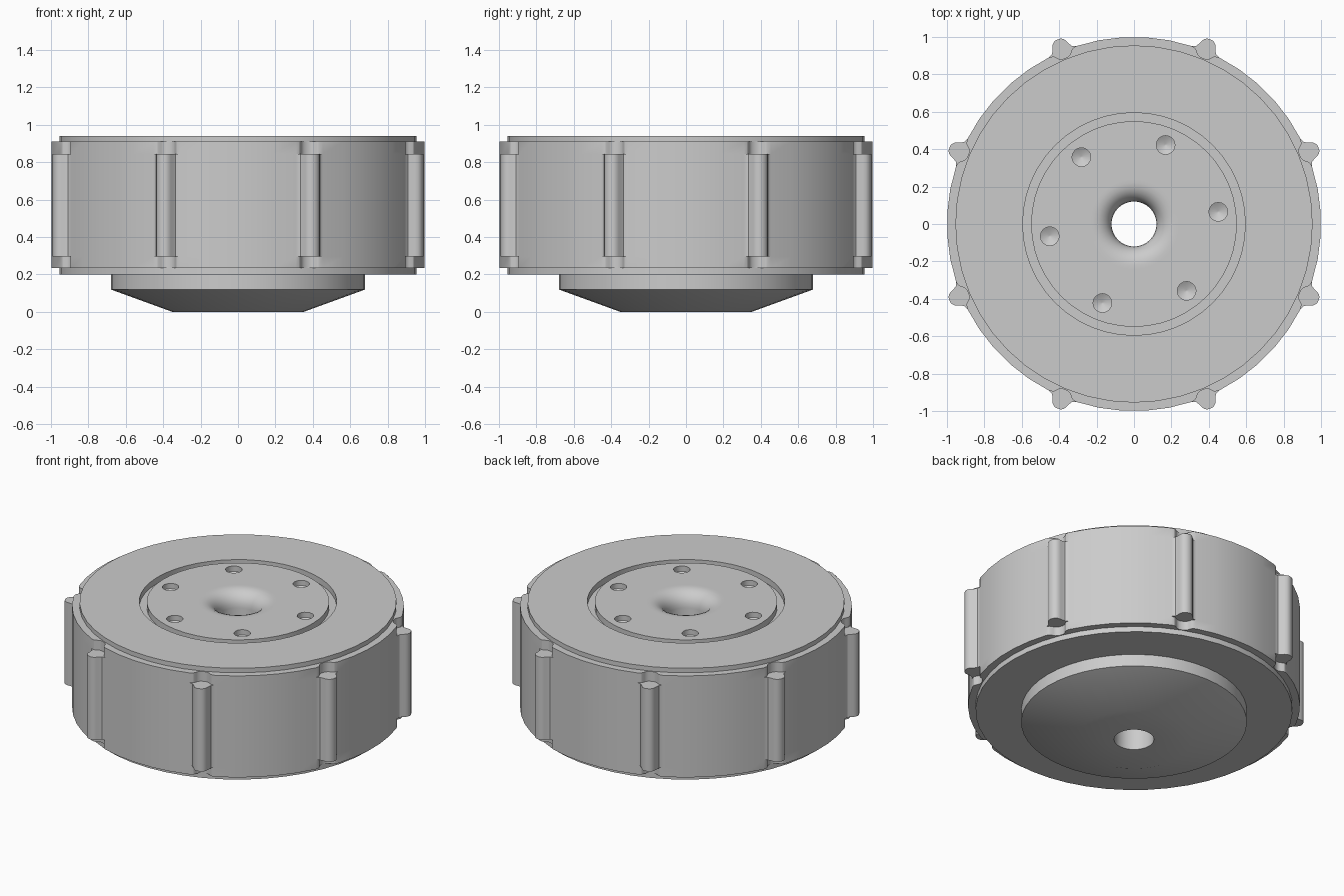
import bpy, bmesh, math
from math import sin, cos, pi, radians

if "Cube" in bpy.data.objects:
    bpy.data.objects.remove(bpy.data.objects["Cube"])

GREY = (0.6, 0.6, 0.6, 1)
metal = bpy.data.materials.new("plain grey")
metal.use_nodes = True
metal.diffuse_color = GREY
metal.node_tree.nodes["Principled BSDF"].inputs["Base Color"].default_value = GREY


def make_object(name, bm):
    bmesh.ops.recalc_face_normals(bm, faces=bm.faces)
    mesh = bpy.data.meshes.new(name)
    bm.to_mesh(mesh)
    bm.free()
    mesh.materials.append(metal)
    obj = bpy.data.objects.new(name, mesh)
    bpy.context.collection.objects.link(obj)
    return obj


def loft(bm, rings, closed=False):
    """Bridge rings of points with quads."""
    loops = [[bm.verts.new(p) for p in ring] for ring in rings]
    pairs = list(zip(loops, loops[1:]))
    if closed:
        pairs.append((loops[-1], loops[0]))
    for a, b in pairs:
        for i in range(len(a)):
            j = (i + 1) % len(a)
            bm.faces.new((a[i], a[j], b[j], b[i]))
    return loops


def circle(r, z, n, x=0, y=0):
    return [(x + r * cos(2 * pi * i / n), y + r * sin(2 * pi * i / n), z) for i in range(n)]


def shade(obj):
    bpy.ops.object.select_all(action="DESELECT")
    obj.select_set(True)
    bpy.context.view_layer.objects.active = obj
    bpy.ops.object.shade_smooth_by_angle(angle=radians(30))


# Hub: lathed core with stepped rims, ring groove, rounded bore and tapered base
BORE, FILLET, TOP = 0.12, 0.1, 0.94
profile = [(BORE, 0), (0.35, 0), (0.68, 0.12), (0.68, 0.2), (0.955, 0.2), (0.955, TOP),
           (0.595, TOP), (0.595, 0.9), (0.55, 0.9), (0.55, TOP), (0.24, TOP)]
for k in range(7):
    a = pi / 2 * k / 6
    profile.append((BORE + FILLET * (1 - sin(a)), TOP - FILLET * (1 - cos(a))))
bm = bmesh.new()
loft(bm, [circle(r, z, 48) for r, z in profile], closed=True)
hub = make_object("hub", bm)

# Six drilled holes with conical bottoms
bm = bmesh.new()
for k in range(6):
    a = radians(8.2 + 60 * k)
    x, y = 0.455 * cos(a), 0.455 * sin(a)
    loops = loft(bm, [circle(r, z, 16, x, y)
                      for r, z in ((0.05, 1), (0.05, 0.905), (0.005, 0.88))])
    bm.faces.new(loops[0])
    bm.faces.new(loops[-1])
drill = make_object("hole_cutter", bm)
drill.hide_render = True
cut = hub.modifiers.new("holes", "BOOLEAN")
cut.operation = "DIFFERENCE"
cut.solver = "EXACT"
cut.object = drill
bpy.context.view_layer.objects.active = hub
bpy.ops.object.modifier_apply(modifier=cut.name)
bpy.data.objects.remove(drill)
shade(hub)

# Grip band: eight filleted ribs along the middle, notched at both ends
half = [(0.0, 1), (0.017, 0.97), (0.031, 0.82), (0.04, 0.6),
        (0.046, 0.38), (0.056, 0.14), (0.078, 0)]
bump = [(-d, h) for d, h in reversed(half[1:])] + half


def outline(height, z, radius=1.0):
    pts = []
    for k in range(8):
        mid = radians(22.5 + 45 * k)
        for d, h in bump:
            r = radius + height * h
            pts.append((r * cos(mid + d), r * sin(mid + d), z))
        gap = pi / 4 - 2 * half[-1][0]
        for s in range(1, 5):
            a = mid + half[-1][0] + gap * s / 5
            pts.append((radius * cos(a), radius * sin(a), z))
    return pts


RIB, NOTCH = 0.068, -0.04
bm = bmesh.new()
loft(bm, [outline(0, 0.235, 0.94), outline(NOTCH, 0.235), outline(NOTCH, 0.295),
          outline(RIB, 0.295), outline(RIB, 0.845), outline(NOTCH, 0.845),
          outline(NOTCH, 0.91), outline(0, 0.91, 0.94)])
# Merge the seams where rib and notch meet the plain band
bmesh.ops.remove_doubles(bm, verts=bm.verts, dist=0.0001)
shade(make_object("grip_band", bm))
